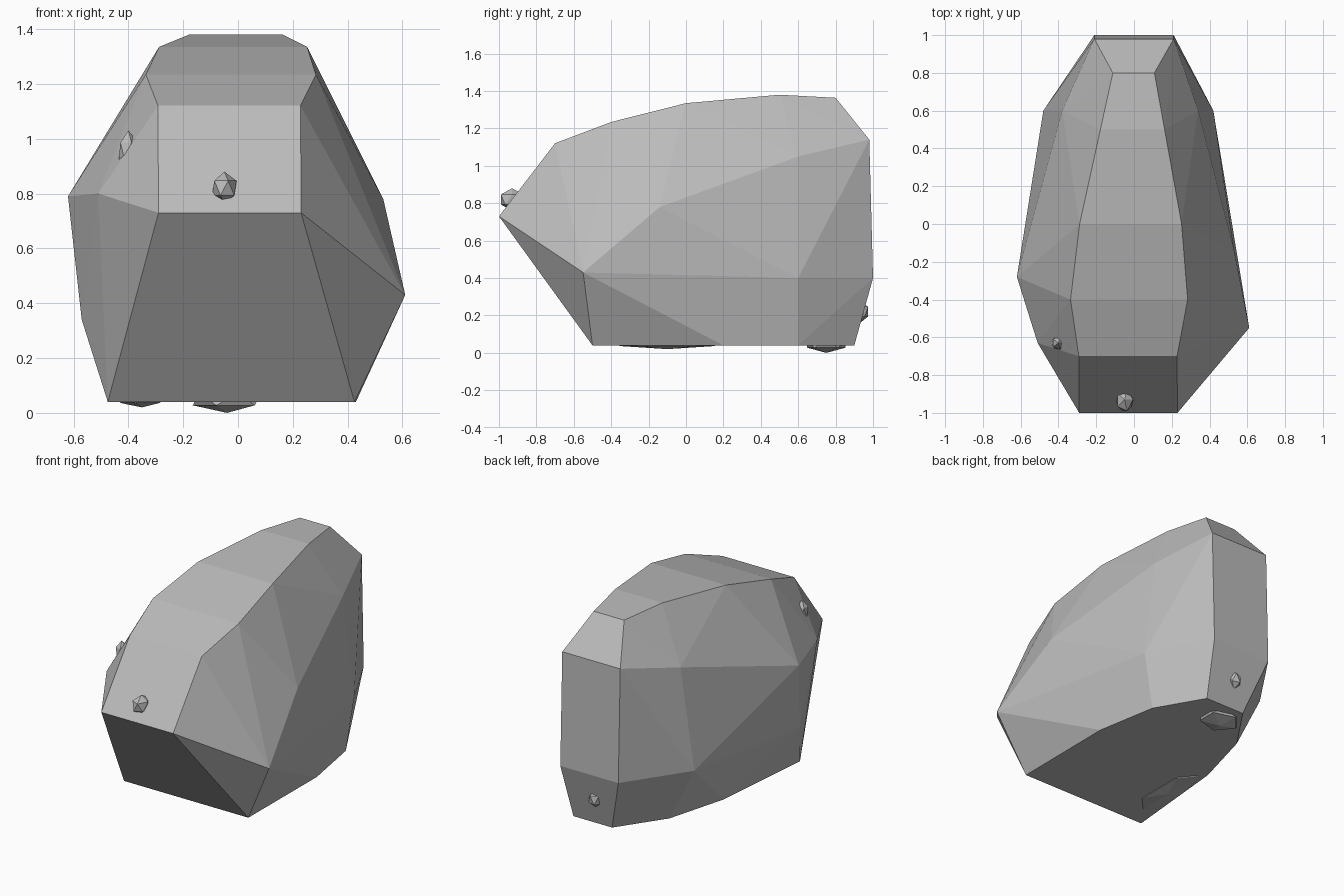
import bpy
import bmesh
from mathutils import Matrix, Vector

default_cube = bpy.data.objects.get("Cube")
if default_cube:
    bpy.data.objects.remove(default_cube, do_unlink=True)

stone = bpy.data.materials.new("stone grey")
stone.use_nodes = True
stone_colour = (0.5, 0.5, 0.5, 1)
stone.diffuse_color = stone_colour
shader = stone.node_tree.nodes["Principled BSDF"]
shader.inputs["Base Color"].default_value = stone_colour


def finish(name, bm):
    """Turn the built faces into a flat shaded stone object."""
    bmesh.ops.recalc_face_normals(bm, faces=bm.faces[:])
    mesh = bpy.data.meshes.new(name)
    bm.to_mesh(mesh)
    bm.free()
    mesh.materials.append(stone)
    part = bpy.data.objects.new(name, mesh)
    bpy.context.collection.objects.link(part)


def corner_pair(bm, half_width, y, z, lean):
    """Add the left and right corner of one cross-section."""
    for side in (-half_width, half_width):
        bm.verts.new((lean + side, y, z))


def crest_height(y):
    """Height of the gently arched top."""
    return 1.38 - 0.18 * (y - 0.5) ** 2


def chip(name, centre, size):
    """Small faceted fragment, mostly sunk into the boulder."""
    bm = bmesh.new()
    placement = Matrix.LocRotScale(Vector(centre), None, Vector(size))
    bmesh.ops.create_icosphere(bm, subdivisions=1, radius=1, matrix=placement)
    finish(name, bm)


boulder = bmesh.new()

# Arched top strip, widest towards the front
for y, half_width in ((-0.7, 0.26), (-0.4, 0.31), (0, 0.27), (0.5, 0.17), (0.8, 0.11)):
    corner_pair(boulder, half_width, y, crest_height(y), lean=0.02 * (y - 0.9))

# Flat underside, tapering to the back
base_height = 0.04
for y, half_width in ((-0.5, 0.45), (0.2, 0.42), (0.6, 0.33), (0.9, 0.14)):
    corner_pair(boulder, half_width, y, base_height, lean=0.05 * y)

# Overhanging front lip, upright back plate and rear flanks
corner_pair(boulder, 0.26, -1, 0.73, lean=-0.03)
corner_pair(boulder, 0.21, 0.98, 1.14, lean=0)
corner_pair(boulder, 0.21, 1, 0.4, lean=0)
corner_pair(boulder, 0.45, 0.6, 0.4, lean=-0.03)
corner_pair(boulder, 0.36, 0.6, 1.05, lean=-0.02)

# Uneven shoulders that make the two flanks differ
left_shoulders = [(0.61, -0.55, 0.43), (0.53, -0.14, 0.78)]
right_shoulders = [(-0.62, -0.28, 0.79), (-0.51, -0.63, 0.8), (-0.57, -0.36, 0.34)]
for corner in left_shoulders + right_shoulders:
    boulder.verts.new(corner)

# Wrap the corners in flat faces and drop any corner left inside
wrapped = bmesh.ops.convex_hull(boulder, input=boulder.verts[:])
loose = [vert for vert in boulder.verts if not vert.link_faces]
bmesh.ops.delete(boulder, geom=loose, context="VERTS")
bmesh.ops.dissolve_limit(boulder, angle_limit=0.02,
                         verts=boulder.verts[:], edges=boulder.edges[:])
finish("boulder", boulder)

# Chips standing slightly proud of the surface
chip("front_chip", centre=(-0.05, -0.93, 0.82), size=(0.05, 0.07, 0.06))
chip("shoulder_chip", centre=(-0.4, -0.63, 0.95), size=(0.04, 0.04, 0.08))
chip("back_chip", centre=(0, 0.93, 0.22), size=(0.05, 0.05, 0.06))
chip("front_base_chip", centre=(-0.35, -0.1, 0.05), size=(0.09, 0.3, 0.03))
chip("rear_base_chip", centre=(-0.04, 0.75, 0.05), size=(0.14, 0.12, 0.05))
